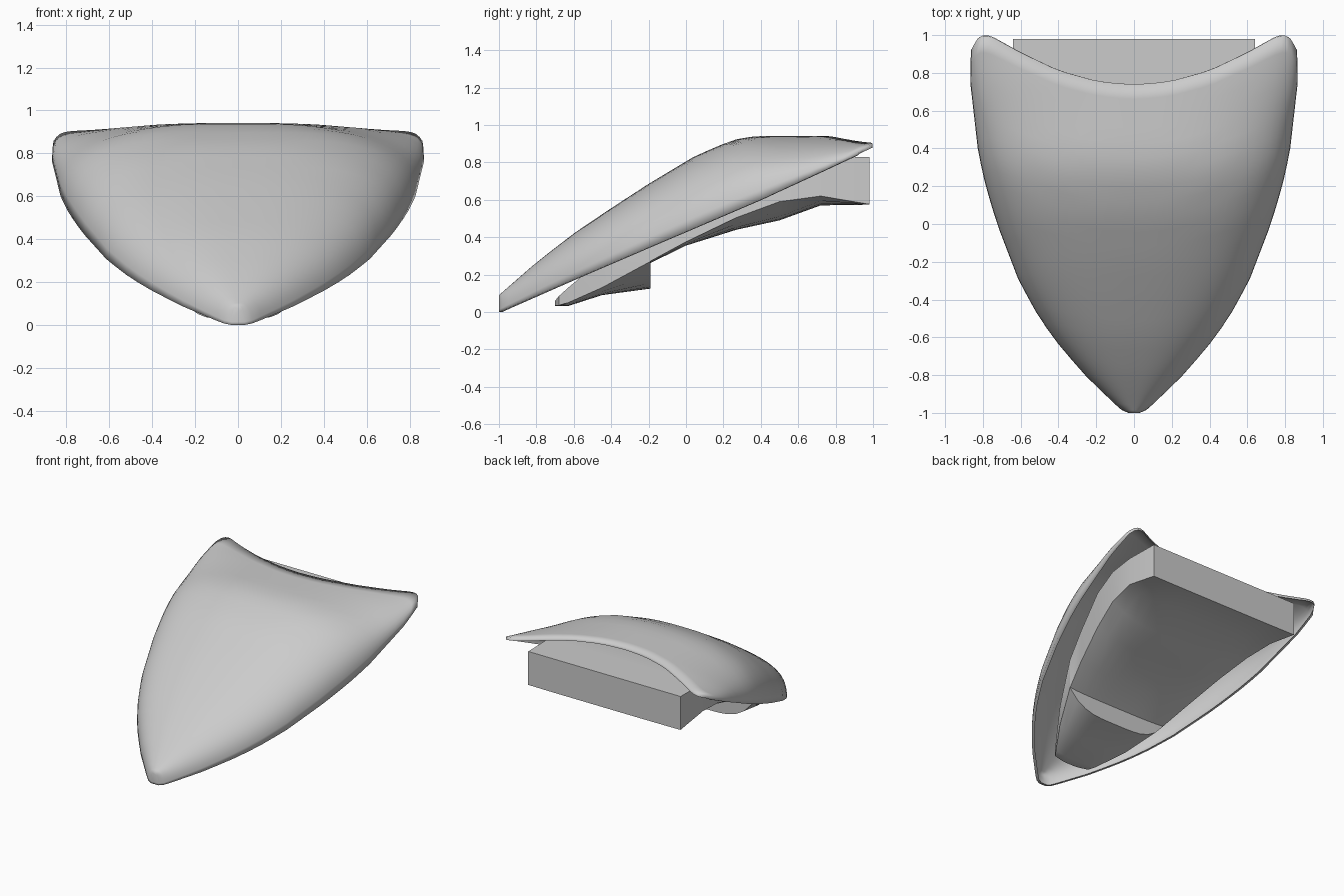
import bpy, math

if "Cube" in bpy.data.objects:
    bpy.data.objects.remove(bpy.data.objects["Cube"])


def lerp_table(table, t):
    """Piecewise-linear lookup in a list of (key, value)."""
    if t <= table[0][0]:
        return table[0][1]
    for (a, va), (b, vb) in zip(table, table[1:]):
        if t <= b:
            return va + (vb - va) * (t - a) / (b - a)
    return table[-1][1]


def make_object(name, verts, faces, angle):
    mesh = bpy.data.meshes.new(name)
    mesh.from_pydata(verts, [], faces)
    mesh.update()
    obj = bpy.data.objects.new(name, mesh)
    bpy.context.collection.objects.link(obj)
    bpy.ops.object.select_all(action='DESELECT')
    bpy.context.view_layer.objects.active = obj
    obj.select_set(True)
    bpy.ops.object.shade_smooth_by_angle(angle=math.radians(angle))
    return obj


# Outer shell: half width, rim height and crown height along y
WIDTH = [(-1, .03), (-.985, .065), (-.95, .105), (-.8, .26), (-.65, .39), (-.5, .5),
         (-.3, .61), (0, .725), (.2, .785), (.38, .825), (.75, .867), (.9, .865), (1, .855)]
RIM = [(-1, .0), (-.6, .175), (-.2, .345), (0, .43), (.4, .60), (.8, .785), (1, .88)]
CROWN = [(-1, .09), (-.8, .265), (-.6, .42), (-.4, .555), (-.2, .685), (.05, .835),
         (.25, .92), (.38, .942), (.8, .942), (1, .925)]
# Concave rear edge: y against the fraction of half width
REAR = [(0, .74), (.12, .745), (.23, .757), (.46, .812), (.7, .91), (.8, .955),
        (.88, .99), (.93, 1), (.97, .98), (1, .92)]

COLS = 36
ROWS = [0, .008, .025, .05, .1] + [.1 + .9 * k / 20 for k in range(1, 21)]
verts, faces = [], []
for v in ROWS:
    for j in range(COLS + 1):
        s = math.sin(math.pi / 2 * (2 * j / COLS - 1))
        y = -1 + v * (lerp_table(REAR, abs(s)) + 1)
        rim, crown = lerp_table(RIM, y), lerp_table(CROWN, y)
        bulge = max(0, 1 - abs(s) ** 2.5) ** .4
        verts.append((s * lerp_table(WIDTH, y), y, rim + (crown - rim) * bulge))
n = COLS + 1
for i in range(len(ROWS) - 1):
    for j in range(COLS):
        a = i * n + j
        faces.append((a, a + 1, a + n + 1, a + n))
faces.append(tuple(reversed(range(n))))  # blunt tip
shell = make_object("outer_shell", verts, faces, 50)

# Thin lip folded inward around the shell's open edge
lip = shell.modifiers.new("lip", 'SOLIDIFY')
lip.thickness = .02
lip.offset = -1
lip.use_rim_only = True

# Inner body stations: y, half width, side edge z, keel z, top z
STATIONS = [(-.70, .07, .035, .033, .06), (-.68, .15, .036, .032, .085),
            (-.63, .185, .05, .032, .13), (-.45, .30, .13, .09, .28),
            (-.191, .425, .27, .125, .50), (-.19, .425, .272, .262, .50),
            (0, .485, .375, .355, .62), (.27, .56, .505, .44, .78),
            (.5, .615, .59, .49, .83), (.72, .645, .62, .57, .83),
            (.98, .64, .576, .574, .83)]
STEPS = 12
verts, faces = [], []
for y, w, side, keel, top in STATIONS:
    ts = [2 * k / STEPS - 1 for k in range(STEPS + 1)]
    verts += [(t * w, y, side + (keel - side) * (1 - t ** 4)) for t in ts]
    verts += [(t * w, y, top) for t in reversed(ts)]
ring = 2 * (STEPS + 1)
for i in range(len(STATIONS) - 1):
    for j in range(ring):
        a, b = i * ring + j, i * ring + (j + 1) % ring
        faces.append((a, a + ring, b + ring, b))
faces.append(tuple(range(ring)))  # nose
last = (len(STATIONS) - 1) * ring
faces.append(tuple(reversed(range(last, last + ring))))  # rear wall
make_object("inner_body", verts, faces, 35)
